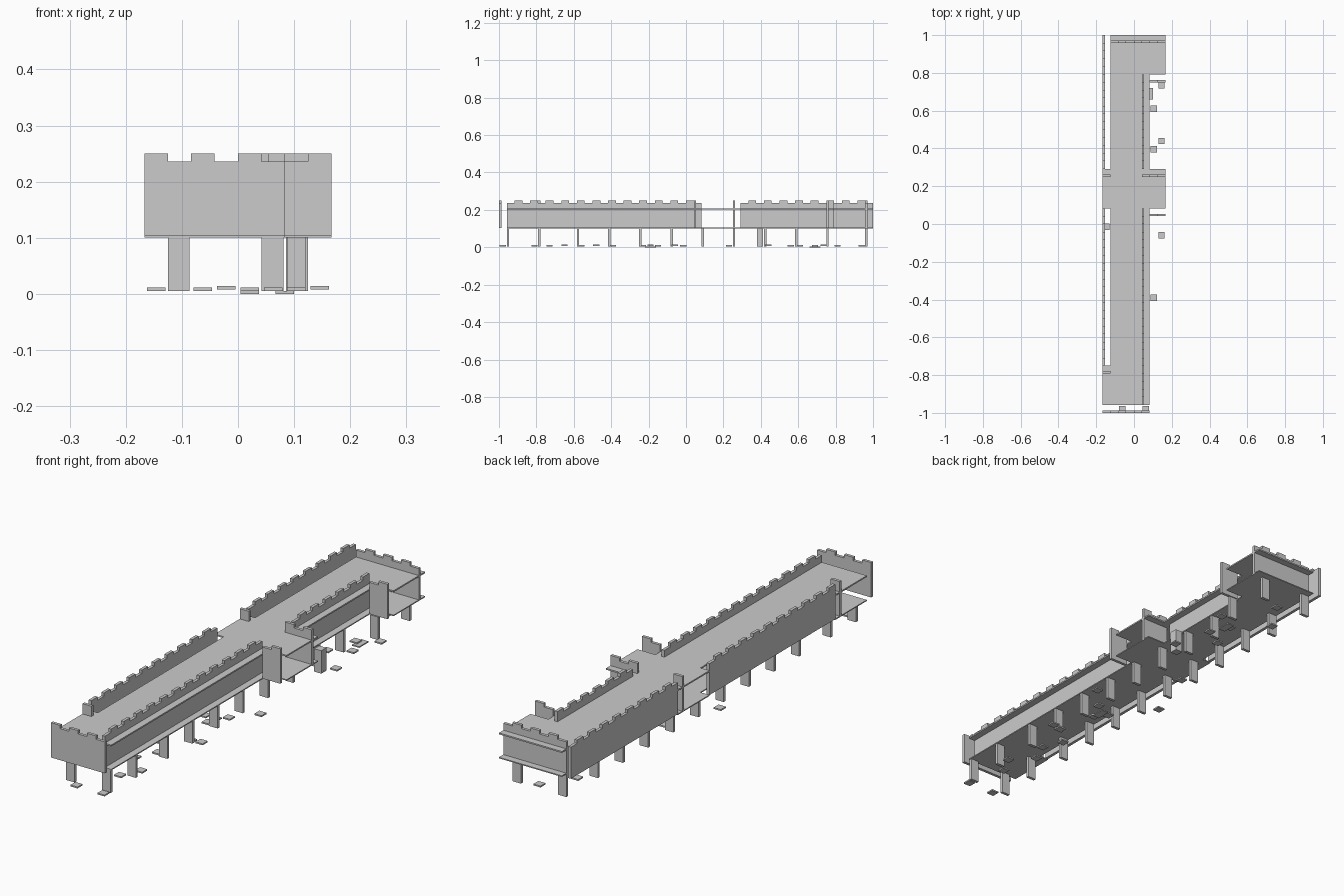
import bpy, bmesh

if "Cube" in bpy.data.objects:
    bpy.data.objects.remove(bpy.data.objects["Cube"])

T = 1 / 24          # grid tile
WALL = 0.0125       # wall thickness

stone = bpy.data.materials.new("light_grey_stone")
stone.diffuse_color = (0.6, 0.6, 0.6, 1)
stone.use_nodes = True
stone.node_tree.nodes["Principled BSDF"].inputs["Base Color"].default_value = stone.diffuse_color


def prism(name, points, direction):
    """Extrude a flat outline along a direction."""
    bm = bmesh.new()
    face = bm.faces.new([bm.verts.new(p) for p in points])
    ext = bmesh.ops.extrude_face_region(bm, geom=[face])
    moved = [v for v in ext["geom"] if isinstance(v, bmesh.types.BMVert)]
    bmesh.ops.translate(bm, verts=moved, vec=direction)
    bmesh.ops.recalc_face_normals(bm, faces=bm.faces[:])
    mesh = bpy.data.meshes.new(name)
    bm.to_mesh(mesh)
    bm.free()
    mesh.materials.append(stone)
    ob = bpy.data.objects.new(name, mesh)
    bpy.context.collection.objects.link(ob)
    return ob


def box(name, x0, x1, y0, y1, z0, z1):
    return prism(name, [(x0, y0, z0), (x1, y0, z0), (x1, y1, z0), (x0, y1, z0)],
                 (0, 0, z1 - z0))


def wall(name, axis, start, tiles, offset, high_first):
    """Battlemented wall: alternate tiles are raised."""
    prof = [(start, 0.104)]
    for i in range(tiles):
        z = 0.25 if (i % 2 == 0) == high_first else 0.236
        prof += [(start + i * T, z), (start + (i + 1) * T, z)]
    prof.append((start + tiles * T, 0.104))
    if axis == "x":
        return prism(name, [(a, offset, z) for a, z in prof], (0, WALL, 0))
    return prism(name, [(offset, a, z) for a, z in prof], (WALL, 0, 0))


# Two decks sharing one outline, in tiles
outline = [(-4, -23), (2, -23), (2, 2), (4, 2), (4, 7), (2, 7), (2, 19), (4, 19),
           (4, 24), (-3, 24), (-3, 7), (-4, 7), (-4, 2), (-3, 2), (-3, -18), (-4, -18)]
for name, z, h in (("lower_deck", 0.1005, 0.0045), ("upper_deck", 0.201, 0.006)):
    prism(name, [(x * T, y * T, z) for x, y in outline], (0, 0, h))

# Long side walls
wall("right_front_wall", "y", -23 * T, 25, T, False)
wall("right_back_wall", "y", 7 * T, 12, T, False)
wall("left_front_wall", "y", -18 * T, 20, -4 * T, True)
wall("left_back_wall", "y", 7 * T, 17, -4 * T, False)

# Cross walls
wall("front_wall", "x", -4 * T, 6, -24 * T, True)
wall("back_wall", "x", -3 * T, 7, 23 * T, False)
wall("right_bay_front_wall", "x", 2 * T, 2, T, False)
wall("right_bay_back_wall", "x", T, 3, 6 * T, True)
wall("right_end_wall", "x", 2 * T, 2, 18 * T, False)
wall("left_bay_wall", "x", -4 * T, 1, 6 * T, True)
wall("left_front_bay_wall", "x", -4 * T, 1, -19 * T, True)

# Plank legs in two rows
for row in (-23, -19, -14, -10, -6, -2, 2, 6, 10, 14, 18, 23):
    right = 2.05 if row in (18, 23) else 1
    for side, col in (("left", -3), ("right", right)):
        x = col * T
        box(side + "_leg", x, x + 0.039, row * T, row * T + WALL, 0.005, 0.101)

# Square post beside the walkway
box("square_post", 0.0875, 0.1205, 0.379, 0.412, 0.005, 0.101)

# Loose paving slabs on the ground: column centre, y centre
slabs = [(3.5, 0.735), (2.5, 0.61), (3.5, 0.44), (2.5, 0.396), (3.5, -0.06),
         (2.5, -0.39), (-3.5, -0.015), (-1.5, -0.98), (1.5, -0.98), (0.5, -0.81),
         (1.5, -0.73), (-0.5, -0.65), (0.5, -0.56), (-0.5, -0.48), (1.5, -0.40),
         (0.5, -0.23), (-0.5, -0.19), (1.5, -0.15), (-1.5, 0.23), (0.5, 0.56),
         (1.5, 0.69), (-1.5, 0.81), (0.5, 0.94)]
for i, (col, y) in enumerate(slabs):
    x = col * T
    z = 0.008 if col in (-0.5, 3.5) else 0.005
    box("ground_slab", x - 0.0165, x + 0.0165, y - 0.0165, y + 0.0165, z, z + 0.006)

# Low ground slabs
for x, y in ((0.5, -0.19), (2.0, 0.69)):
    box("low_slab", x * T - 0.0165, x * T + 0.0165, y - 0.03, y + 0.03, 0, 0.005)
